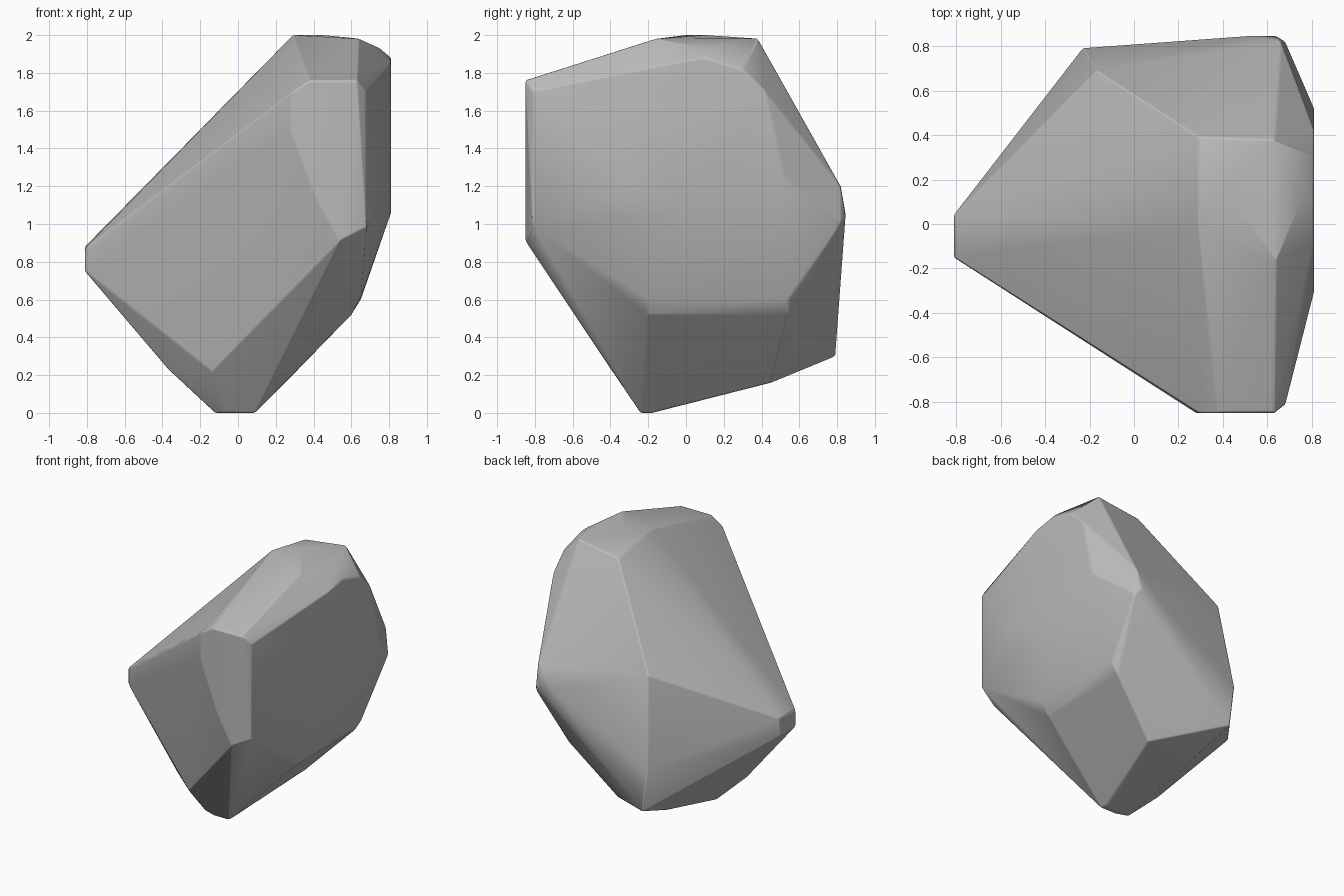
import bpy
import bmesh
import math
from mathutils import Vector

# Remove the default cube only
default_cube = bpy.data.objects.get("Cube")
if default_cube:
    bpy.data.objects.remove(default_cube, do_unlink=True)


def make_material(name, colour):
    material = bpy.data.materials.new(name)
    material.use_nodes = True
    shader = material.node_tree.nodes["Principled BSDF"]
    shader.inputs["Base Color"].default_value = colour
    material.diffuse_color = colour
    return material


def facet(axis, offset, outline):
    """Corner points of a flat facet perpendicular to one axis."""
    corners = []
    for pair in outline:
        coords = list(pair)
        coords.insert("xyz".index(axis), offset)
        corners.append(Vector(coords))
    return corners


def build_boulder(name, corners, material):
    """Wrap the facet corners in a tight skin and merge coplanar faces."""
    bm = bmesh.new()
    for corner in corners:
        bm.verts.new(corner)
    hull = bmesh.ops.convex_hull(bm, input=bm.verts, use_existing_faces=False)
    unused = {v for v in hull["geom_interior"] + hull["geom_unused"]
              if isinstance(v, bmesh.types.BMVert) and v.is_valid}
    bmesh.ops.delete(bm, geom=list(unused), context="VERTS")
    bmesh.ops.dissolve_limit(bm, angle_limit=math.radians(2),
                             verts=bm.verts, edges=bm.edges)
    bmesh.ops.recalc_face_normals(bm, faces=bm.faces)
    mesh = bpy.data.meshes.new(name)
    bm.to_mesh(mesh)
    bm.free()
    mesh.materials.append(material)
    boulder = bpy.data.objects.new(name, mesh)
    bpy.context.collection.objects.link(boulder)
    return boulder


# Narrow upright facet at the front
front = facet("y", -0.85, [(0.29, 1.7), (0.38, 1.76), (0.63, 1.76),
                           (0.54, 0.91), (0.28, 1.5), (0.41, 1.15)])
front += facet("y", -0.81, [(0.68, 1.7), (0.68, 0.98)])

# Broad flank with a rounded upper edge
flank = facet("x", 0.81, [(-0.3, 1.2), (-0.3, 1.6), (-0.07, 1.85), (0.1, 1.88),
                          (0.3, 1.82), (0.42, 1.7), (0.52, 1.25), (0, 1.06)])

# Blunt tip on the opposite side
tip = facet("x", -0.81, [(-0.15, 0.75), (-0.15, 0.87), (0.04, 0.88), (0.03, 0.75)])

# Small crown plateau, sloping down to its rear corner
crown = facet("z", 2, [(0.29, 0), (0.45, 0.1)])
crown += facet("z", 1.98, [(0.63, 0.38), (0.64, -0.16)])
crown += facet("z", 1.93, [(0.29, 0.39), (0.75, 0.1)])

# Back ridge
back = facet("y", 0.845, [(0.52, 1.05), (0.64, 1.05)])
back += facet("y", 0.82, [(0.68, 1), (0.66, 1.2)])
back += facet("y", 0.79, [(-0.23, 0.62), (-0.19, 0.3)])
back += facet("y", 0.69, [(-0.17, 1.28)])

# Undercut: a sloping underside with a rounded upper rim
undercut = facet("y", -0.2, [(0.65, 0.61), (0.6, 0.52), (-0.37, 0.23)])
undercut += facet("y", 0.54, [(0.65, 0.6), (0.6, 0.52)])
undercut += facet("z", 0.16, [(-0.14, 0.43), (0.25, 0.45)])
undercut += facet("y", -0.34, [(-0.3, 0.38)])
undercut += facet("y", -0.39, [(-0.14, 0.22)])

# Small base it stands on
base = facet("z", 0, [(-0.12, -0.18), (-0.12, -0.21), (-0.03, -0.24),
                      (0.09, -0.24), (0.09, -0.18)])

stone = make_material("grey stone", (0.5, 0.5, 0.5, 1))
boulder = build_boulder("boulder", front + flank + tip + crown + back + undercut + base,
                        stone)

# Slightly worn edges with soft shading
worn = boulder.modifiers.new("worn edges", "BEVEL")
worn.width = 0.01
worn.segments = 2
worn.limit_method = "ANGLE"
worn.angle_limit = math.radians(20)
bpy.ops.object.select_all(action="DESELECT")
boulder.select_set(True)
bpy.context.view_layer.objects.active = boulder
bpy.ops.object.shade_smooth_by_angle(angle=math.radians(40))
weighted = boulder.modifiers.new("even shading", "WEIGHTED_NORMAL")
weighted.keep_sharp = True
